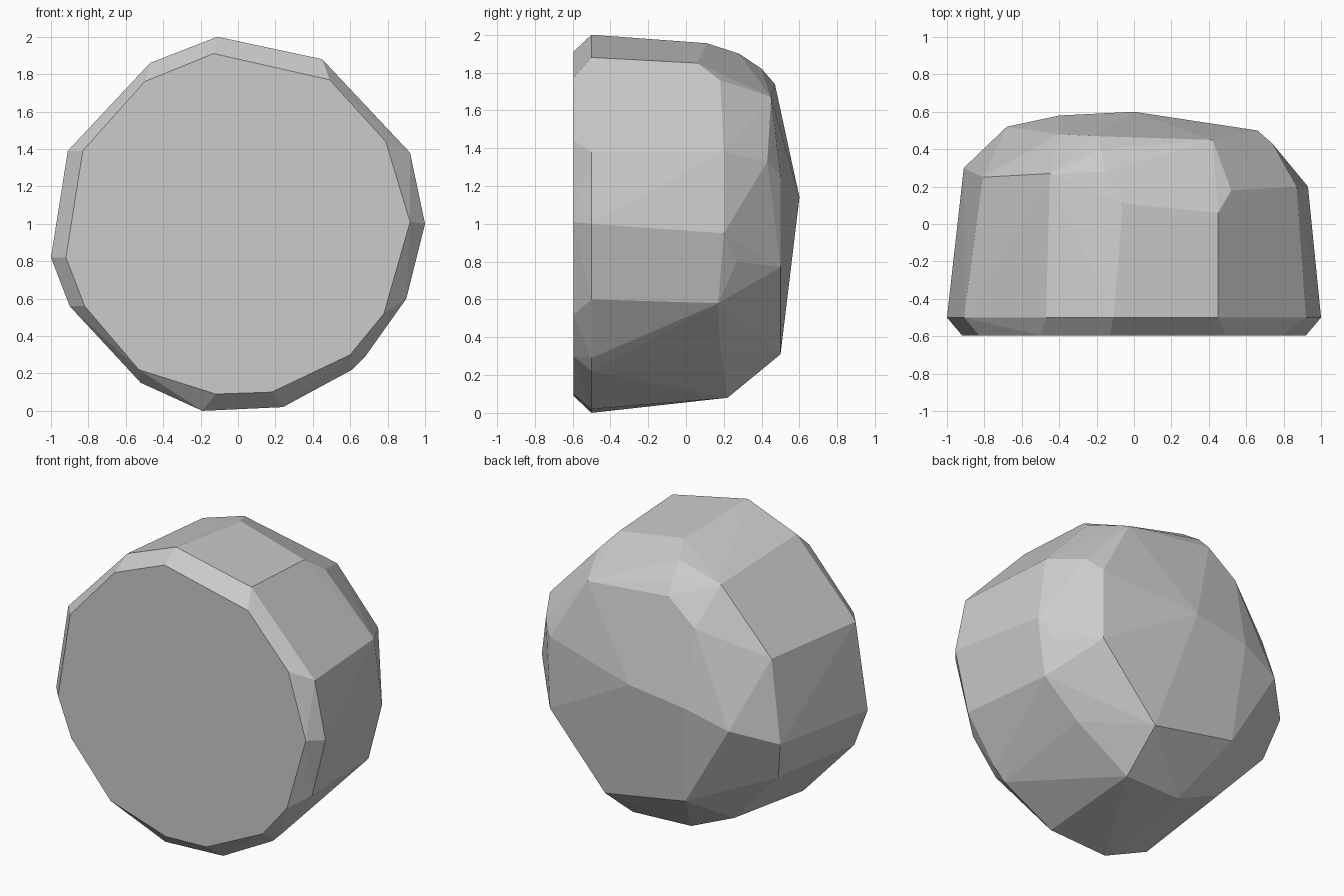
import bpy, bmesh, math

# Front face outline (x, z)
face = [(-.13, 1.91), (.49, 1.77), (.79, 1.44), (.92, 1.01), (.78, .52), (.6, .3), (.18, .1),
        (-.12, .09), (-.53, .22), (-.82, .56), (-.92, .82), (-.83, 1.39), (-.5, 1.76)]
# Widest outline just behind the front bevel (x, z)
rim = [(-.11, 2), (.45, 1.88), (.92, 1.38), (1, 1), (.9, .6), (.68, .29), (.61, .22), (.24, .02),
       (-.19, 0), (-.52, .15), (-.9, .56), (-1, .82), (-.91, 1.39), (-.47, 1.86)]
# Rear shoulder where the sides turn into the back (x, y, z)
shoulder = [(-.06, .11, 1.955), (.45, .06, 1.85), (.52, .18, 1.76), (.87, .2, 1.38), (.93, .2, .95),
            (.85, .17, .58), (.6, .18, .35), (.24, .22, .08), (-.18, .2, .09), (-.5, .2, .23),
            (-.84, .22, .6), (-.91, .3, .87), (-.81, .25, 1.4), (-.45, .27, 1.81), (-.15, .28, 1.9)]
# Rounded back (x, y, z)
back = [(-.2, .47, 1.74), (-.4, .48, 1.58), (.42, .45, 1.67), (.74, .43, 1.33), (.66, .5, 1.25),
        (.66, .5, .77), (.25, .5, .31), (-.35, .51, .42), (-.68, .52, .98), (-.4, .58, 1.08),
        (0, .6, 1.14), (.85, .27, .8), (-.18, .4, 1.82)]

pts = [(x, -.595, z) for x, z in face] + [(x, -.5, z) for x, z in rim] + shoulder + back

# Wrap the faceted stone around the outlines and merge coplanar facets
bm = bmesh.new()
for p in pts:
    bm.verts.new(p)
hull = bmesh.ops.convex_hull(bm, input=bm.verts[:])
loose = [v for v in bm.verts if not v.link_faces]
bmesh.ops.delete(bm, geom=loose, context='VERTS')
bmesh.ops.dissolve_limit(bm, angle_limit=math.radians(2), verts=bm.verts[:], edges=bm.edges[:])
bmesh.ops.recalc_face_normals(bm, faces=bm.faces[:])
mesh = bpy.data.meshes.new("stone")
bm.to_mesh(mesh)
bm.free()
bpy.context.collection.objects.link(bpy.data.objects.new("stone", mesh))
